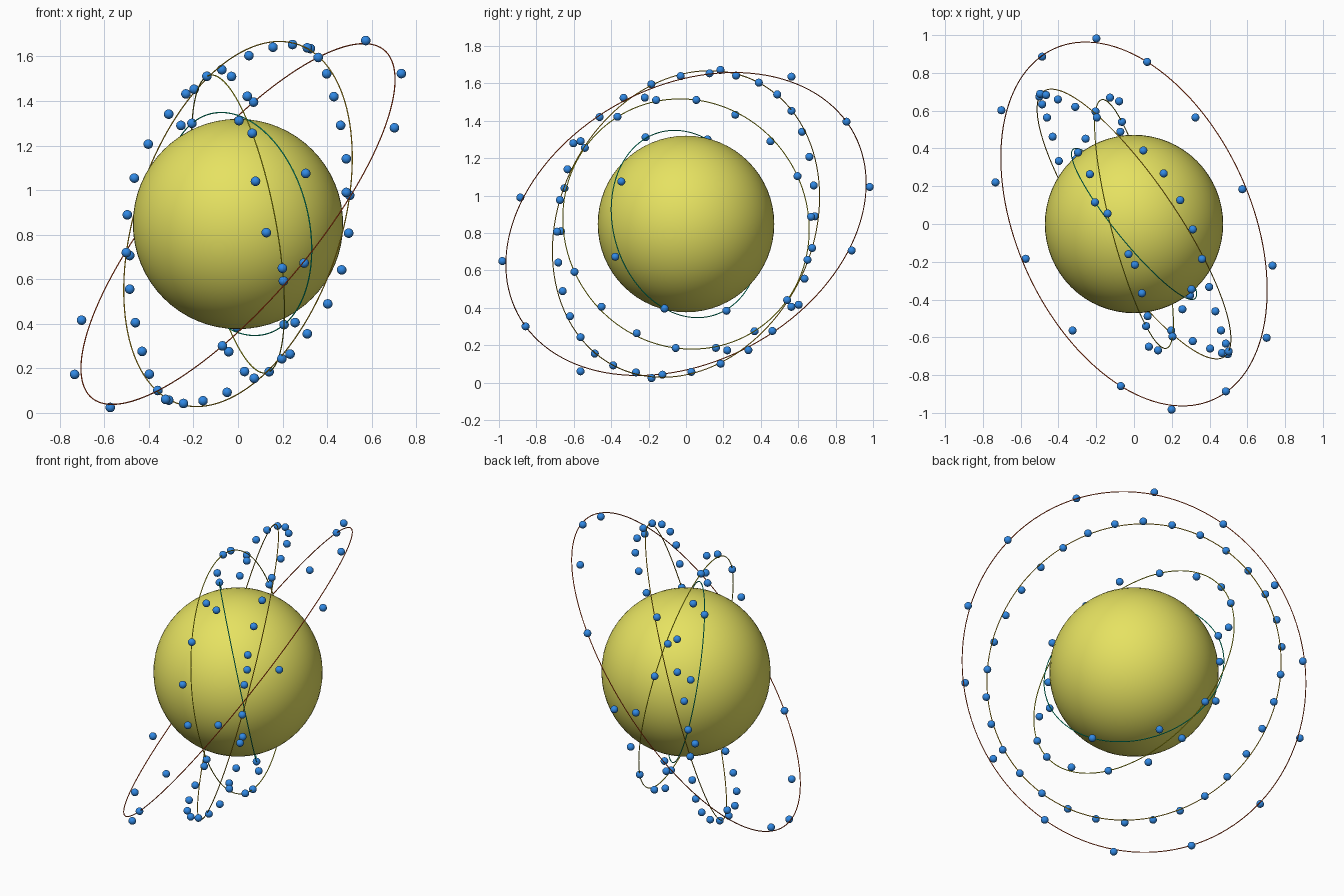
import bpy
import bmesh
from math import radians, sin, cos, tau
from mathutils import Vector, Matrix

if "Cube" in bpy.data.objects:
    bpy.data.objects.remove(bpy.data.objects["Cube"], do_unlink=True)

CENTRE = Vector((0, 0, 0.848))
WAVE = 0.06          # how far the small balls weave off the ring plane
BALL_RADIUS = 0.0215
RING_THICKNESS = 0.0027


def make_material(name, rgb):
    mat = bpy.data.materials.new(name)
    mat.use_nodes = True
    colour = (*rgb, 1)
    mat.diffuse_color = colour
    mat.node_tree.nodes["Principled BSDF"].inputs["Base Color"].default_value = colour
    return mat


def ring_frame(normal):
    """Matrix with x to the highest point of the ring and z along its normal."""
    n = Vector(normal).normalized()
    up = Vector((0, 0, 1))
    u = (up - n * up.dot(n)).normalized()
    frame = Matrix((u, n.cross(u), n)).transposed().to_4x4()
    return Matrix.Translation(CENTRE) @ frame


def finish(obj, name, mat):
    obj.name = name
    obj.data.name = name
    obj.data.materials.append(mat)
    for poly in obj.data.polygons:
        poly.use_smooth = True


def add_ring(name, frame, radius, mat):
    bpy.ops.mesh.primitive_torus_add(major_radius=radius, minor_radius=RING_THICKNESS,
                                     major_segments=128, minor_segments=8)
    ring = bpy.context.object
    ring.matrix_world = frame
    finish(ring, name, mat)


def add_balls(name, frame, radius, count, start, mat):
    bm = bmesh.new()
    for i in range(count):
        step = tau * i / count
        angle = radians(start) + step
        spot = Vector((radius * cos(angle), radius * sin(angle), WAVE * sin(3 * step)))
        bmesh.ops.create_uvsphere(bm, u_segments=20, v_segments=12, radius=BALL_RADIUS,
                                  matrix=Matrix.Translation(spot))
    mesh = bpy.data.meshes.new(name)
    bm.to_mesh(mesh)
    bm.free()
    balls = bpy.data.objects.new(name, mesh)
    bpy.context.collection.objects.link(balls)
    balls.matrix_world = frame
    finish(balls, name, mat)


# Central sphere
yellow = make_material("yellow", (0.79, 0.76, 0.12))
bpy.ops.mesh.primitive_uv_sphere_add(segments=64, ring_count=32, radius=0.472, location=CENTRE)
finish(bpy.context.object, "central_sphere", yellow)

# Tilted rings, each with its weaving row of balls
blue = make_material("blue", (0.03, 0.25, 0.78))
RINGS = [
    # name, normal, radius, ball count, start angle, ring colour
    ("inner", (0.76, 0.62, 0.19), 0.51, 8, 154.5, ("teal", (0.0, 0.79, 0.46))),
    ("second", (0.951, 0.248, 0.18), 0.68, 18, -7.5, ("olive", (0.77, 0.74, 0.01))),
    ("third", (0.797, 0.542, -0.265), 0.85, 32, 81, ("amber", (0.79, 0.48, 0.01))),
    ("outer", (0.725, 0.33, -0.61), 1.02, 14, 132.5, ("red", (0.79, 0.08, 0.01))),
]
for name, normal, radius, count, start, (colour, rgb) in RINGS:
    frame = ring_frame(normal)
    add_ring(name + "_ring", frame, radius, make_material(colour, rgb))
    add_balls(name + "_balls", frame, radius, count, start, blue)
